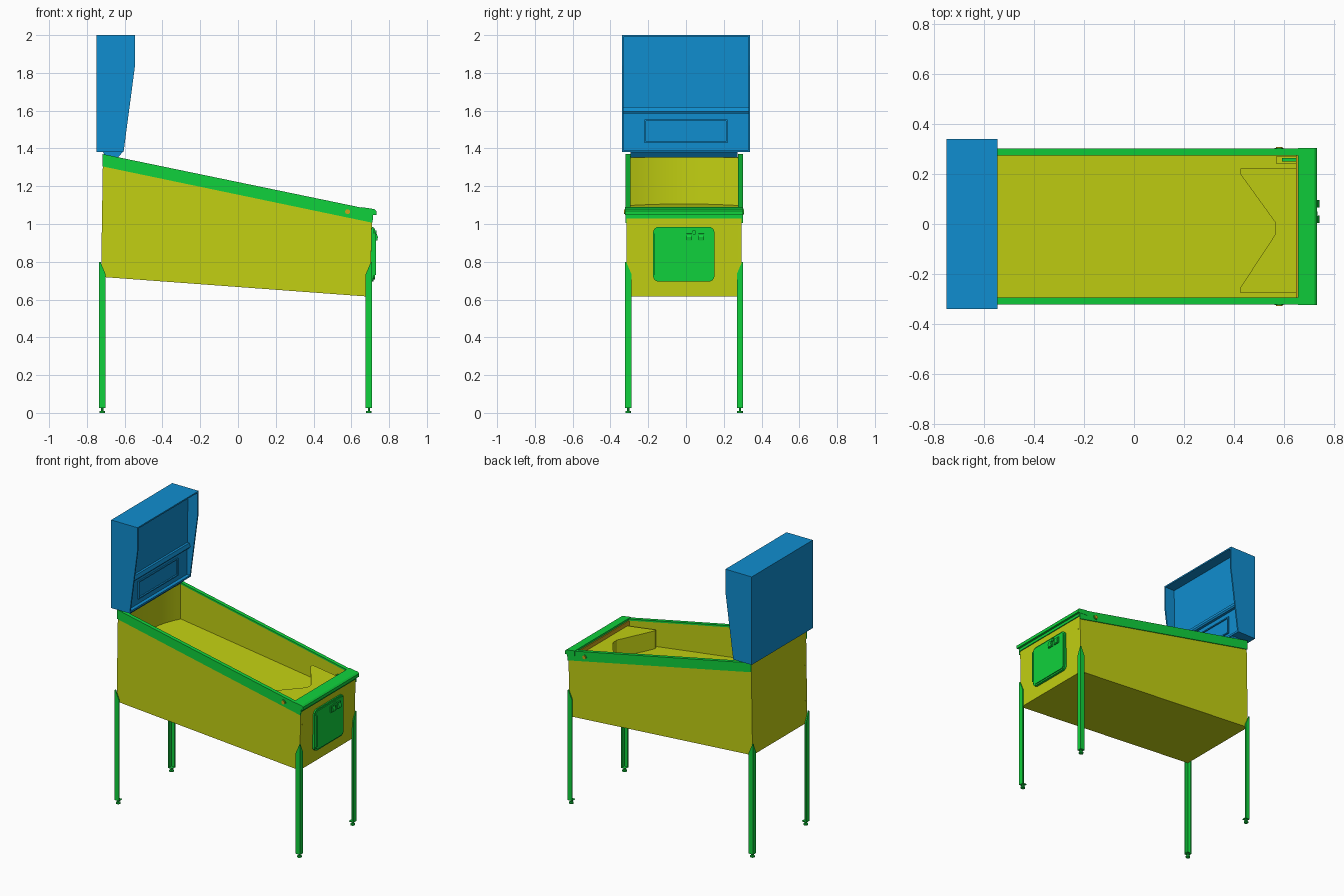
import bpy, bmesh, math
from mathutils import Vector

if "Cube" in bpy.data.objects:
    bpy.data.objects.remove(bpy.data.objects["Cube"])


def material(name, rgb):
    m = bpy.data.materials.new(name)
    m.use_nodes = True
    m.diffuse_color = (*rgb, 1)
    m.node_tree.nodes["Principled BSDF"].inputs["Base Color"].default_value = (*rgb, 1)
    return m


BLUE = material("backbox blue", (0.005, 0.27, 0.63))
YELLOW = material("cabinet yellow", (0.54, 0.63, 0.006))
GREEN = material("metal green", (0.005, 0.64, 0.045))
GOLD = material("button gold", (0.6, 0.38, 0.01))
MID = -0.01  # centre line of the cabinet in y


def finish(name, bm, mat):
    bmesh.ops.recalc_face_normals(bm, faces=bm.faces)
    mesh = bpy.data.meshes.new(name)
    bm.to_mesh(mesh)
    bm.free()
    mesh.materials.append(mat)
    ob = bpy.data.objects.new(name, mesh)
    bpy.context.collection.objects.link(ob)
    return ob


def prism(name, pts, axis, a, b, mat):
    """Extrude a 2D outline along an axis from a to b."""
    place = {"x": lambda p: (a, p[0], p[1]),
             "y": lambda p: (p[0], a, p[1]),
             "z": lambda p: (p[0], p[1], a)}[axis]
    bm = bmesh.new()
    face = bm.faces.new([bm.verts.new(place(p)) for p in pts])
    out = bmesh.ops.extrude_face_region(bm, geom=[face])
    move = Vector([b - a if axis == c else 0 for c in "xyz"])
    bmesh.ops.translate(bm, vec=move, verts=[g for g in out["geom"] if isinstance(g, bmesh.types.BMVert)])
    return finish(name, bm, mat)


def box(name, x, y, z, mat):
    return prism(name, [(x[0], y[0]), (x[1], y[0]), (x[1], y[1]), (x[0], y[1])], "z", *z, mat)


def disc(name, centre, r, depth, axis, mat, sides=16):
    c = dict(zip("xyz", centre))
    u, v = [k for k in "xyz" if k != axis]
    pts = [(c[u] + r * math.cos(2 * math.pi * i / sides),
            c[v] + r * math.sin(2 * math.pi * i / sides)) for i in range(sides)]
    return prism(name, pts, axis, c[axis], c[axis] + depth, mat)


def rounded(cy, cz, w, h, r):
    """Rounded rectangle outline."""
    pts = []
    for k, (sy, sz) in enumerate([(1, 1), (-1, 1), (-1, -1), (1, -1)]):
        for i in range(5):
            t = math.radians(90 * k + 22.5 * i)
            pts.append((cy + sy * (w / 2 - r) + r * math.cos(t),
                        cz + sz * (h / 2 - r) + r * math.sin(t)))
    return pts


def rail_z(x):
    return 1.37 - 0.207 * (x + 0.715)


def field_z(x):
    return 1.01 - 0.138 * x


# Cabinet: front wall, sloping playfield, back wall and floor in one section
prism("cabinet_core", [(-0.725, 0.72), (0.70, 0.615), (0.71, 1.055), (0.655, 1.055),
                       (0.655, field_z(0.655)), (-0.70, field_z(-0.70)),
                       (-0.70, 1.355), (-0.715, 1.355)],
      "y", MID - 0.285, MID + 0.285, YELLOW)

# Curved inner back wall
bm = bmesh.new()
rows = []
for i in range(17):
    t = -1 + i / 8
    x = -0.698 + 0.06 * t * t
    rows.append([bm.verts.new((x, MID + 0.284 * t, z)) for z in (1.09, 1.352)])
for (a, b), (c, d) in zip(rows, rows[1:]):
    bm.faces.new((a, c, d, b))
liner = finish("inner_back_curve", bm, YELLOW)
for p in liner.data.polygons:
    p.use_smooth = True

# Parts repeated on both sides of the cabinet
for side, s in (("left", 1), ("right", -1)):
    prism(side + "_side_panel",
          [(-0.725, 0.72), (0.70, 0.615), (0.71, rail_z(0.71) - 0.01), (-0.715, 1.36)],
          "y", MID + s * 0.285, MID + s * 0.305, YELLOW)
    prism(side + "_rail_outer",
          [(-0.717, 1.305), (0.712, rail_z(0.712) - 0.068), (0.718, rail_z(0.718)), (-0.717, rail_z(-0.717))],
          "y", MID + s * 0.304, MID + s * 0.311, GREEN)
    prism(side + "_rail_top",
          [(-0.717, rail_z(-0.717) - 0.012), (0.70, rail_z(0.70) - 0.012),
           (0.70, rail_z(0.70)), (-0.717, rail_z(-0.717))],
          "y", MID + s * 0.284, MID + s * 0.311, GREEN)
    disc(side + "_button_ring", (0.58, MID + s * 0.31, 1.065), 0.018, s * 0.004, "y", GREEN)
    disc(side + "_button", (0.58, MID + s * 0.31, 1.065), 0.013, s * 0.008, "y", GOLD)

    # Angle-iron legs with pointed tops and levelling feet
    for end, ox, d in (("front", 0.71, -1), ("back", -0.735, 1)):
        name = f"{end}_{side}_leg"
        oy = MID + s * 0.313
        ix, iy = ox + d * 0.034, oy - s * 0.034
        prism(name + "_side_flange",
              [(ox, 0.025), (ix, 0.025), (ix, 0.735), (ox + d * 0.006, 0.80), (ox, 0.80)],
              "y", oy, oy - s * 0.008, GREEN)
        prism(name + "_end_flange",
              [(oy, 0.025), (iy, 0.025), (iy, 0.735), (oy - s * 0.006, 0.80), (oy, 0.80)],
              "x", ox, ox + d * 0.009, GREEN)
        cx, cy = ox + d * 0.017, oy - s * 0.017
        box(name + "_foot_plate", sorted((ox, ix)), sorted((oy, iy)), (0.025, 0.03), GREEN)
        disc(name + "_foot_stem", (cx, cy, 0.008), 0.006, 0.02, "z", GREEN, 8)
        disc(name + "_foot", (cx, cy, 0), 0.015, 0.009, "z", GREEN)

# Lock bar across the front
prism("lock_bar", [(0.655, 1.089), (0.722, 1.079), (0.732, 1.07), (0.732, 1.048), (0.655, 1.052)],
      "y", MID - 0.313, MID + 0.313, GREEN)
box("lock_bar_gasket", (0.648, 0.656), (MID - 0.284, MID + 0.284), (1.04, 1.075), GOLD)
box("front_trim", (0.70, 0.716), (MID - 0.305, MID + 0.305), (1.03, 1.05), GREEN)

# Apron with a V-shaped mouth, its top parallel to the playfield
apron = prism("apron", [(0.655, 0.222), (0.425, 0.222), (0.425, 0.20), (0.566, 0.005), (0.566, -0.04),
                        (0.425, -0.255), (0.425, -0.275), (0.655, -0.275)], "z", 0.9, 1.1, YELLOW)
for v in apron.data.vertices:
    v.co.z = (1.137 if v.co.z > 1 else 0.98) - 0.139 * v.co.x
box("plunger_block", (0.57, 0.655), (0.24, 0.272), (0.9, 1.03), YELLOW)
box("plunger_rod", (0.592, 0.655), (0.25, 0.264), (1.03, 1.045), GREEN)

# Coin door
door_y, door_z = -0.012, 0.84
prism("coin_door_frame", rounded(door_y, door_z, 0.325, 0.29, 0.03), "x", 0.70, 0.718, GREEN)
prism("coin_door", rounded(door_y, door_z, 0.305, 0.27, 0.022), "x", 0.718, 0.724, GREEN)
box("coin_door_hinge", (0.718, 0.73), (-0.168, -0.16), (0.73, 0.95), GREEN)
for i, y in enumerate((0.015, 0.078)):
    box(f"coin_slot_plate_{i}", (0.72, 0.73), (y - 0.023, y + 0.023), (0.91, 0.955), GREEN)
    prism(f"coin_button_{i}", [(0.72, 0.918), (0.737, 0.912), (0.741, 0.93), (0.734, 0.948), (0.72, 0.95)],
          "y", y - 0.012, y + 0.018, GREEN)
box("coin_door_lock", (0.72, 0.733), (0.035, 0.05), (0.945, 0.965), GREEN)

# Backbox shell: back, top, bottom and recessed front panel in one section
prism("backbox_core", [(-0.75, 1.38), (-0.75, 2.0), (-0.545, 2.0), (-0.545, 1.99), (-0.62, 1.99),
                       (-0.63, 1.393), (-0.605, 1.393), (-0.606, 1.38)], "y", -0.331, 0.331, BLUE)
for side, s in (("left", 1), ("right", -1)):
    prism(side + "_backbox_side", [(-0.75, 1.38), (-0.75, 2.0), (-0.545, 2.0), (-0.545, 1.84), (-0.606, 1.38)],
          "y", s * 0.33, s * 0.34, BLUE)
prism("backbox_ledge", [(-0.63, 1.585), (-0.608, 1.585), (-0.602, 1.595), (-0.61, 1.62), (-0.63, 1.62)],
      "y", -0.33, 0.33, BLUE)

# Raised frame around the lower speaker panel
for name, y, z in (("top", (-0.22, 0.22), (1.545, 1.553)), ("bottom", (-0.22, 0.22), (1.43, 1.438)),
                   ("left", (0.212, 0.22), (1.438, 1.545)), ("right", (-0.22, -0.212), (1.438, 1.545))):
    box("speaker_frame_" + name, (-0.635, -0.619), y, z, BLUE)

# Neck joining backbox and cabinet
prism("backbox_neck", [(-0.715, 1.382), (-0.61, 1.382), (-0.635, 1.352), (-0.70, 1.352)],
      "y", MID - 0.283, MID + 0.283, BLUE)
